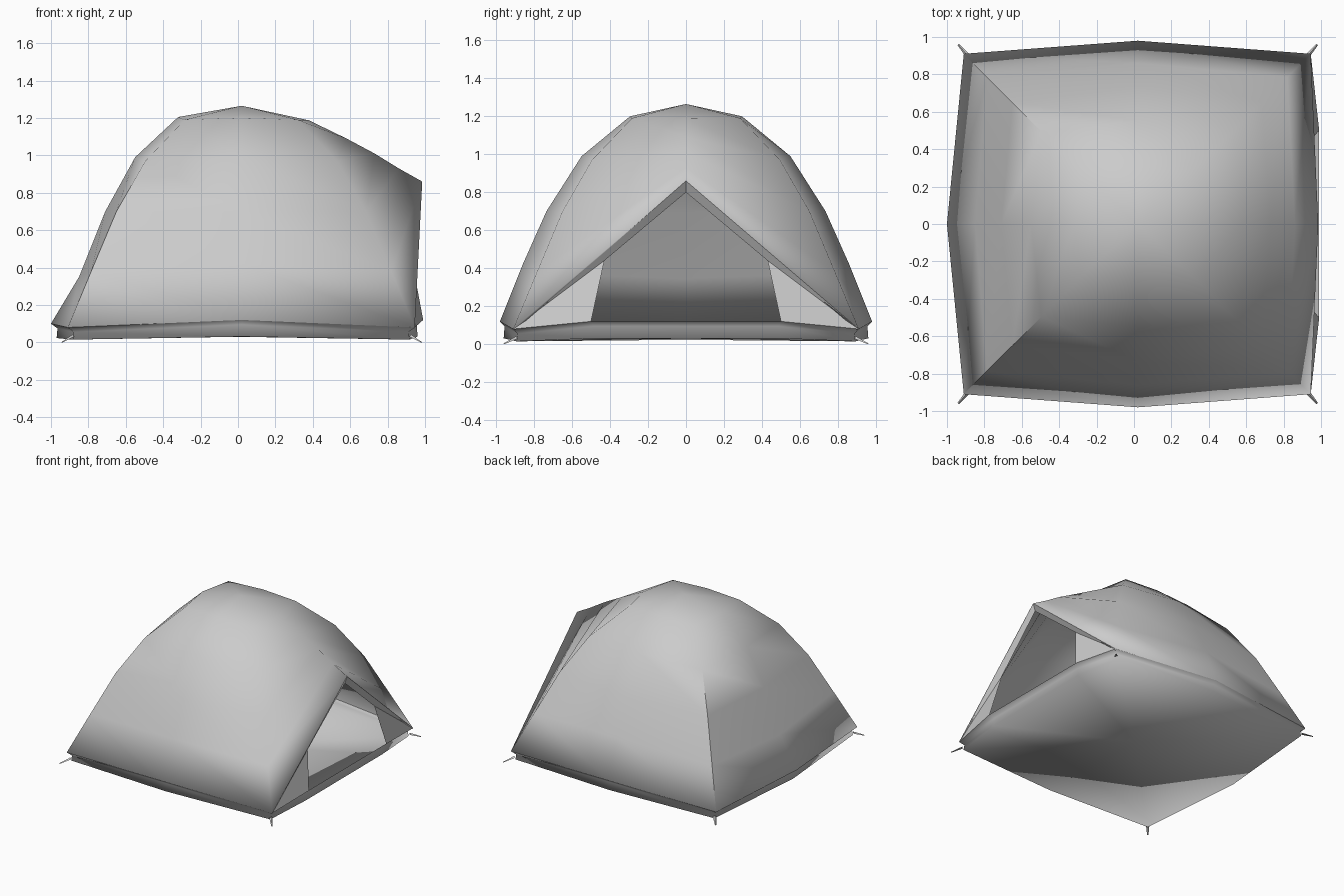
import bpy
import math
from mathutils import Vector

if "Cube" in bpy.data.objects:
    bpy.data.objects.remove(bpy.data.objects["Cube"])


def make(name, verts, faces, thick=0.0, angle=60):
    me = bpy.data.meshes.new(name)
    me.from_pydata([tuple(v) for v in verts], [], faces)
    ob = bpy.data.objects.new(name, me)
    bpy.context.collection.objects.link(ob)
    bpy.ops.object.select_all(action='DESELECT')
    ob.select_set(True)
    bpy.context.view_layer.objects.active = ob
    bpy.ops.object.mode_set(mode='EDIT')
    bpy.ops.mesh.select_all(action='SELECT')
    bpy.ops.mesh.normals_make_consistent(inside=False)
    bpy.ops.object.mode_set(mode='OBJECT')
    bpy.ops.object.shade_smooth_by_angle(angle=math.radians(angle))
    if thick:
        m = ob.modifiers.new("cloth", 'SOLIDIFY')
        m.thickness = thick
        m.offset = -1
    return ob


def loft(rings, start=0):
    n = len(rings[0])
    return [(start + r * n + i, start + r * n + (i + 1) % n,
             start + (r + 1) * n + (i + 1) % n, start + (r + 1) * n + i)
            for r in range(len(rings) - 1) for i in range(n)]


# Profiles from the top down: corner pole (offset, z) and the middle of each wall
pole = [(.285, 1.19), (.495, .97), (.65, .70), (.785, .38), (.91, .08)]
left = [(-.32, 1.205), (-.55, .99), (-.71, .70), (-.85, .35), (-1.0, .10)]
side = [(.295, 1.20), (.55, .99), (.735, .70), (.86, .42), (.98, .12)]
hood = [(.38, 1.187), (.58, 1.09), (.73, 1.01), (.86, .93), (.985, .86)]
apex = Vector((.02, 0, 1.265))

# Outer dome with the peaked door hood on the right side
rings = []
for (p, pz), (lx, lz), (sy, sz), (hx, hz) in zip(pole, left, side, hood):
    rx = p + .035
    rings.append([Vector(v) for v in (
        (hx, 0, hz), (rx, p, pz), (.02, sy, sz), (-p, p, pz),
        (lx, 0, lz), (-p, -p, pz), (.02, -sy, sz), (rx, -p, pz))])
verts = [apex] + [v for r in rings for v in r]
faces = [(0, 1 + i, 1 + (i + 1) % 8) for i in range(8)] + loft(rings, 1)
make("outer_dome", verts, faces, .012)

# Raised-edge groundsheet: rim, tucked wall and flat floor
rim = [Vector((.99, -.5, .12)), Vector((.99, .5, .12))] + rings[-1][1:]
tuck = [Vector((v.x * .965, v.y * .975, v.z - .025)) for v in rim]
base = [Vector((v.x * .97, v.y * .98, .015 + max(0, v.z - .08) * .4)) for v in rim]
floor_rings = [rim, tuck, base]
verts = [v for r in floor_rings for v in r] + [Vector((0, 0, .03))]
faces = loft(floor_rings)
n = len(rim)
faces += [(2 * n + i, 2 * n + (i + 1) % n, 3 * n) for i in range(n)]
make("groundsheet", verts, faces, angle=100)

# Door surround: side panels and the narrow strip under the hood
for s, name in ((-1, "front_door_panel"), (1, "back_door_panel")):
    verts = [(.945, .91 * s, .08), (.99, .5 * s, .12), (.93, .43 * s, .44),
             (.965, 0, .80), (.985, 0, .86)]
    make(name, verts, [(0, 1, 2), (0, 2, 3, 4)], angle=30)

# Corner pegs: thin tapered tabs leaning out to the ground
for sx in (-1, 1):
    for sy in (-1, 1):
        c = Vector((.925 if sx > 0 else -.885, .895 * sy, .03))
        d = Vector((.055 * sx, .065 * sy, -.03))
        w = Vector((-sy, sx, 0)) * .009
        tip = c + d
        up = Vector((0, 0, .012))
        verts = [c + w, c - w, c + up, tip + w * .4, tip - w * .4, tip + up * .4]
        make("corner_peg", verts, [(0, 1, 2), (3, 5, 4), (0, 3, 4, 1),
                                   (1, 4, 5, 2), (2, 5, 3, 0)], angle=30)
